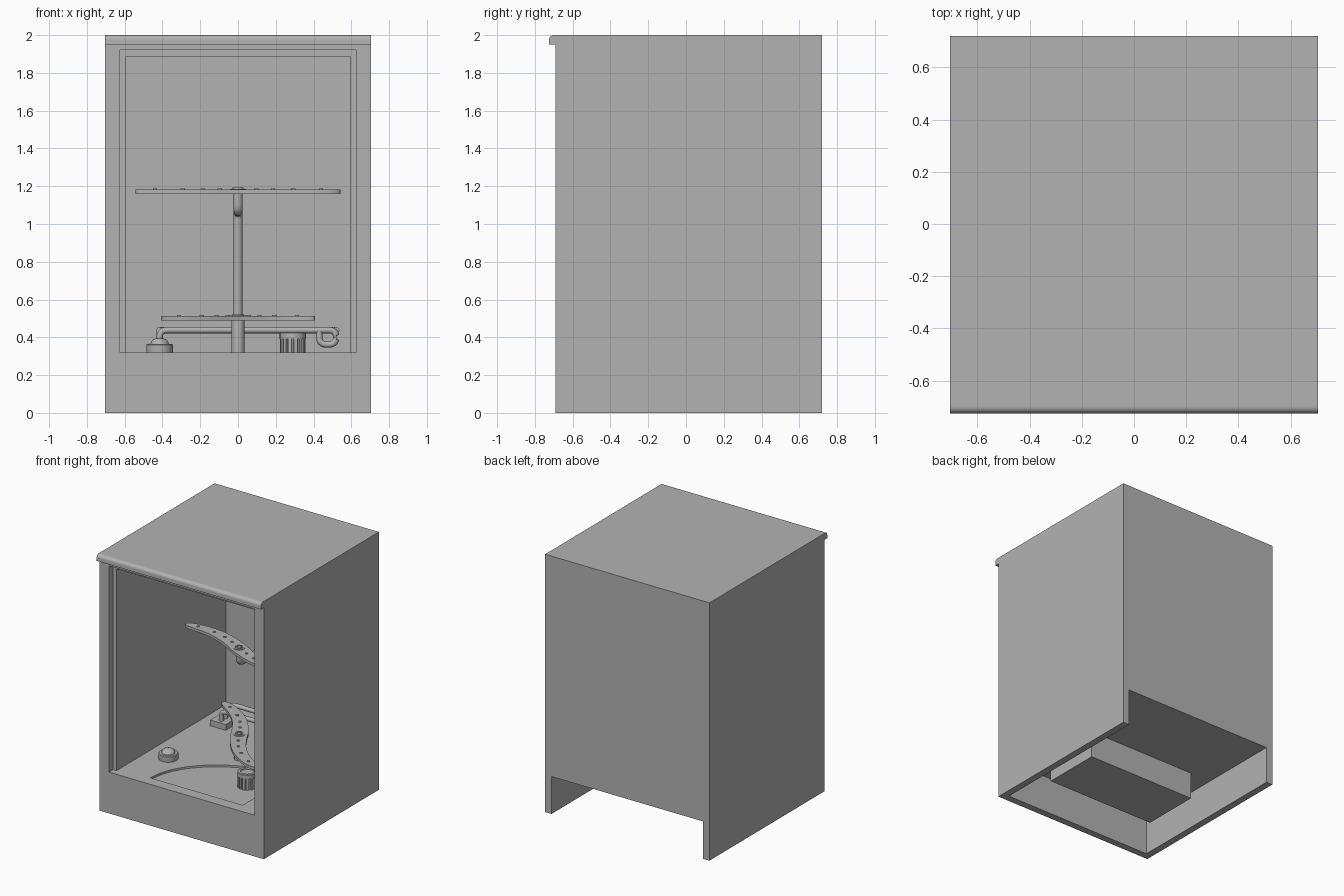
import bpy, bmesh
from math import sin, cos, pi, radians
from mathutils import Vector, Matrix

if "Cube" in bpy.data.objects:
    bpy.data.objects.remove(bpy.data.objects["Cube"])

grey = bpy.data.materials.new("plain grey")
grey.use_nodes = True
COLOUR = (0.45, 0.45, 0.45, 1)
grey.diffuse_color = COLOUR
grey.node_tree.nodes["Principled BSDF"].inputs["Base Color"].default_value = COLOUR


def finish(name, bm, smooth=False):
    bmesh.ops.recalc_face_normals(bm, faces=bm.faces)
    me = bpy.data.meshes.new(name)
    bm.to_mesh(me)
    bm.free()
    me.materials.append(grey)
    ob = bpy.data.objects.new(name, me)
    bpy.context.collection.objects.link(ob)
    if smooth:
        select(ob)
        bpy.ops.object.shade_smooth_by_angle(angle=radians(35))
    return ob


def select(ob):
    bpy.ops.object.select_all(action='DESELECT')
    ob.select_set(True)
    bpy.context.view_layer.objects.active = ob


def box(name, x, y, z):
    bm = bmesh.new()
    size = Matrix.Diagonal((x[1] - x[0], y[1] - y[0], z[1] - z[0], 1))
    mid = Matrix.Translation([(a + b) / 2 for a, b in (x, y, z)])
    bmesh.ops.create_cube(bm, size=1, matrix=mid @ size)
    return finish(name, bm)


def prism(name, points, direction, smooth=False):
    bm = bmesh.new()
    face = bm.faces.new([bm.verts.new(p) for p in points])
    ext = bmesh.ops.extrude_face_region(bm, geom=[face], use_keep_orig=True)
    moved = [v for v in ext["geom"] if isinstance(v, bmesh.types.BMVert)]
    bmesh.ops.translate(bm, verts=moved, vec=direction)
    return finish(name, bm, smooth)


def lathe(name, profile, x, y, n=32):
    """Solid of revolution about a vertical axis; profile is (radius, z)."""
    bm = bmesh.new()
    rings = [[bm.verts.new((x + r * cos(2 * pi * i / n), y + r * sin(2 * pi * i / n), z))
              for i in range(n)] for r, z in profile]
    for a, b in zip(rings, rings[1:]):
        for i in range(n):
            bm.faces.new((a[i], a[(i + 1) % n], b[(i + 1) % n], b[i]))
    bm.faces.new(rings[0])
    bm.faces.new(rings[-1])
    return finish(name, bm, True)


def pipe(name, points, radius, bend=0.04):
    """Round tube along a polyline with rounded corners."""
    pts = [Vector(p) for p in points]
    path = [pts[0]]
    for a, b, c in zip(pts, pts[1:], pts[2:]):
        start, end = b + (a - b).normalized() * bend, b + (c - b).normalized() * bend
        for i in range(7):
            t = i / 6
            path.append(start * (1 - t) ** 2 + b * 2 * t * (1 - t) + end * t ** 2)
    path.append(pts[-1])
    cu = bpy.data.curves.new(name, 'CURVE')
    cu.dimensions = '3D'
    cu.bevel_depth, cu.bevel_resolution, cu.use_fill_caps = radius, 4, True
    sp = cu.splines.new('POLY')
    sp.points.add(len(path) - 1)
    for p, co in zip(sp.points, path):
        p.co = (*co, 1)
    cu.materials.append(grey)
    ob = bpy.data.objects.new(name, cu)
    bpy.context.collection.objects.link(ob)
    select(ob)
    bpy.ops.object.convert(target='MESH')
    bpy.ops.object.shade_smooth_by_angle(angle=radians(35))


def cut(ob, cutter):
    mod = ob.modifiers.new("cut", 'BOOLEAN')
    mod.operation, mod.solver, mod.object = 'DIFFERENCE', 'EXACT', cutter
    select(ob)
    bpy.ops.object.modifier_apply(modifier=mod.name)
    bpy.data.objects.remove(cutter)


# Cabinet with tub cavity, door rebate and open underside
cabinet = box("cabinet", (-.705, .705), (-.69, .72), (0, 2))
cut(cabinet, box("cavity", (-.595, .595), (-1, .70), (.32, 1.885)))
cut(cabinet, box("rebate", (-.625, .625), (-1, -.64), (.32, 1.92)))
cut(cabinet, box("underside", (-.65, .65), (-.635, 1), (-1, .29)))

# Shallow curved recess in the tub floor
arc = [(.46 - .79 * cos(i * pi / 48), -.6 + .6 * sin(i * pi / 48), .305) for i in range(25)]
cut(cabinet, prism("recess", arc + [(.46, -.6, .305)], (0, 0, .1)))

# Rounded front lip of the worktop
lip = [(-.705, -.69, 1.95), (-.705, -.725, 1.95)]
lip += [(-.705, -.70 - .025 * cos(i * pi / 12), 1.975 + .025 * sin(i * pi / 12)) for i in range(7)]
prism("worktop_lip", lip + [(-.705, -.69, 2)], (1.41, 0, 0), True)

# Sump housing under the floor
box("sump_housing", (-.47, .47), (-.38, .083), (.08, .295))


# Curved spray arms with hub and nozzles
def spray_arm(name, z, angle, length=.555, hub_y=.015):
    turn = Matrix.Translation((0, hub_y, 0)) @ Matrix.Rotation(radians(angle), 4, 'Z')

    def centre(t):
        return -.05 * sin(pi * t)

    def edge(t, side):
        half = (.065 - .03 * abs(t)) * (1 - abs(t) ** 16) ** .5
        return turn @ Vector((length * t, centre(t) + side * half, z))

    steps = [sin(pi / 2 * i / 20) for i in range(-20, 21)]
    outline = [edge(t, 1) for t in steps] + [edge(t, -1) for t in steps[-2:0:-1]]
    prism(name, outline, (0, 0, .022), True)
    top = z + .022
    lathe(name + "_hub", [(.042, top - .005), (.042, top + .004), (.028, top + .004),
                          (.028, top + .011), (.018, top + .011), (.018, top + .004)], 0, hub_y)
    for t in (-.82, -.56, -.36, -.19, .19, .36, .56, .82):
        p = turn @ Vector((length * t, centre(t), 0))
        lathe(name + "_nozzle", [(.011, top - .005), (.011, top + .005)], p.x, p.y, 12)


spray_arm("upper_spray_arm", 1.16, 167.5)
spray_arm("lower_spray_arm", .49, 136.5)

# Water feed: lower post, and riser on the back wall with a branch to the upper arm
lathe("lower_post", [(.035, .31), (.035, .495)], 0, .015)
pipe("riser_pipe", [(0, .015, 1.165), (0, .015, 1.065), (0, .66, 1.065), (0, .66, .31)], .024)

# Heating element, its base block and return bend
box("heater_block", (-.485, -.35), (.35, .48), (.31, .365))
pipe("heater_front", [(-.415, .39, .35), (-.415, .39, .438), (.52, .39, .438),
                      (.52, .39, .362), (.43, .39, .362), (.43, .39, .438)], .017)
pipe("heater_back", [(-.415, .44, .35), (-.415, .44, .438), (-.415, .52, .438),
                     (.52, .52, .438), (.52, .39, .438)], .017, .03)

# Domed cap on the floor
lathe("domed_cap", [(.068, .31), (.07, .32), (.07, .36), (.065, .366), (.048, .366), (.046, .375),
                    (.036, .388), (.02, .394), (.004, .396)], -.415, -.26)

# Ribbed filter cup
CUP = (.29, -.30)
lathe("filter_cup", [(.058, .30), (.058, .39), (.069, .392), (.069, .422), (.066, .425),
                     (.048, .425), (.046, .415)], *CUP)
for i in range(14):
    rib = box("filter_rib", (.054, .068), (-.009, .009), (.305, .395))
    rib.matrix_world = Matrix.Translation((*CUP, 0)) @ Matrix.Rotation(2 * pi * i / 14, 4, 'Z')
